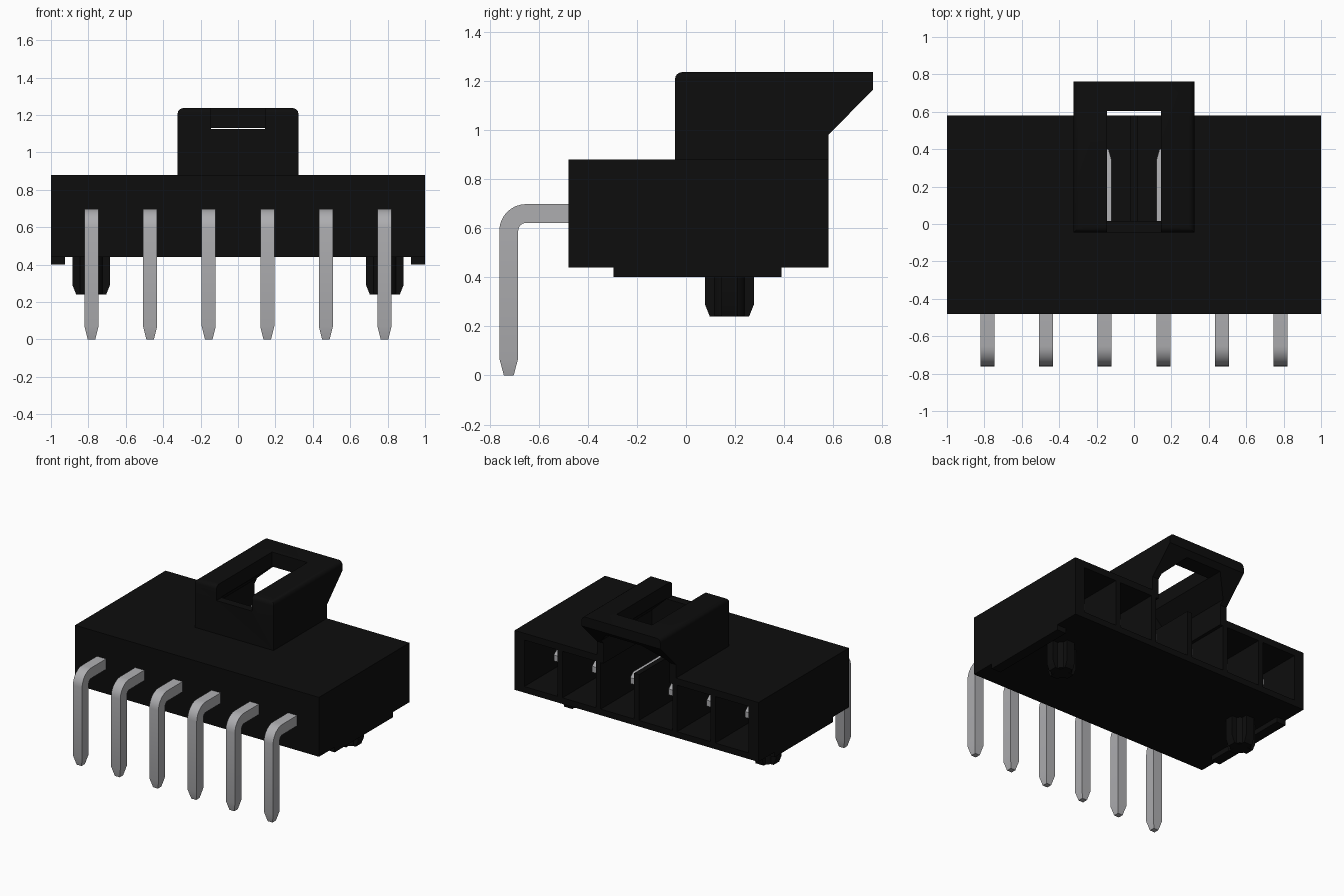
import bpy, bmesh, math
from mathutils import Vector

if "Cube" in bpy.data.objects:
    bpy.data.objects.remove(bpy.data.objects["Cube"])


def material(name, rgb):
    m = bpy.data.materials.new(name)
    m.diffuse_color = (*rgb, 1)
    m.use_nodes = True
    m.node_tree.nodes["Principled BSDF"].inputs["Base Color"].default_value = m.diffuse_color
    return m


BLACK = material("black plastic", (0.004, 0.004, 0.004))
METAL = material("tin plated metal", (0.42, 0.42, 0.435))


def finish(bm, name, mat):
    bmesh.ops.recalc_face_normals(bm, faces=bm.faces[:])
    mesh = bpy.data.meshes.new(name)
    bm.to_mesh(mesh)
    bm.free()
    ob = bpy.data.objects.new(name, mesh)
    bpy.context.collection.objects.link(ob)
    mesh.materials.append(mat)
    return ob


def prism(bm, points, axis, a, b):
    """Extrude a 2D outline along an axis ('X': points are y,z; 'Y': points are x,z)."""
    def place(p, t):
        return (t, *p) if axis == 'X' else (p[0], t, p[1])
    lo = [bm.verts.new(place(p, a)) for p in points]
    hi = [bm.verts.new(place(p, b)) for p in points]
    bm.faces.new(lo)
    bm.faces.new(hi[::-1])
    for i in range(len(points)):
        j = (i + 1) % len(points)
        bm.faces.new((lo[i], lo[j], hi[j], hi[i]))


def box(bm, x0, x1, y0, y1, z0, z1):
    prism(bm, [(y0, z0), (y1, z0), (y1, z1), (y0, z1)], 'X', x0, x1)


def boolean(ob, bm, operation):
    """Combine a temporary solid with ob, then discard the temporary."""
    tool = finish(bm, "helper", BLACK)
    tool.hide_render = True
    mod = ob.modifiers.new("boolean", 'BOOLEAN')
    mod.operation, mod.object, mod.solver = operation, tool, 'EXACT'
    bpy.context.view_layer.objects.active = ob
    bpy.ops.object.modifier_apply(modifier=mod.name)
    bpy.data.objects.remove(tool)


def smooth(ob, angle=30):
    bpy.ops.object.select_all(action='DESELECT')
    ob.select_set(True)
    bpy.context.view_layer.objects.active = ob
    bpy.ops.object.shade_smooth_by_angle(angle=math.radians(angle))


PITCH = 0.3133
pin_x = [(i - 2.5) * PITCH for i in range(6)]

# Main housing block
bm = bmesh.new()
box(bm, -1, 1, -0.48, 0.58, 0.44, 0.88)
housing = finish(bm, "housing", BLACK)

# Latch block on top, with a sloped overhang and rounded upper edges
bm = bmesh.new()
prism(bm, [(-0.045, 0.85), (0.58, 0.85), (0.58, 0.98), (0.762, 1.165),
           (0.762, 1.237), (-0.045, 1.237)], 'X', -0.323, 0.323)


def rounded(e):
    a, b = (v.co for v in e.verts)
    top = min(a.z, b.z) > 1.23
    along_y = abs(a.y - b.y) > 0.1
    return top and (along_y or a.y < 0)


bmesh.ops.bevel(bm, geom=[e for e in bm.edges if rounded(e)], offset=0.03,
                segments=4, profile=0.5, affect='EDGES')
boolean(housing, bm, 'UNION')

# Contact cavities open to the back
bm = bmesh.new()
for x in pin_x:
    box(bm, x - 0.137, x + 0.137, -0.3, 0.7, 0.485, 0.83)
boolean(housing, bm, 'DIFFERENCE')

# Latch tunnel with chamfered roof
bm = bmesh.new()
prism(bm, [(-0.27, 0.825), (0.27, 0.825), (0.27, 1.01), (0.145, 1.13),
           (-0.145, 1.13), (-0.27, 1.01)], 'Y', 0.015, 0.9)
boolean(housing, bm, 'DIFFERENCE')

# Slot in the latch top, running out through the front wall
bm = bmesh.new()
box(bm, -0.145, 0.145, -0.2, 0.605, 1.125, 1.4)
boolean(housing, bm, 'DIFFERENCE')
smooth(housing)

for side, label in ((-1, "left"), (1, "right")):
    # Standoff rail under each end
    bm = bmesh.new()
    xs = sorted((side * 0.925, side * 1.0))
    box(bm, xs[0], xs[1], -0.295, 0.39, 0.402, 0.44)
    finish(bm, label + "_standoff", BLACK)

    # Ribbed locating peg with tapered end
    bm = bmesh.new()
    cx, cy = side * 0.785, 0.177
    w, t = 0.1, 0.033
    for axis, c, d in (('X', cy, cx), ('Y', cx, cy)):
        prism(bm, [(c - w, 0.445), (c - w, 0.29), (c - w + 0.02, 0.24),
                   (c + w - 0.02, 0.24), (c + w, 0.29), (c + w, 0.445)],
              axis, d - t, d + t)
    core = bmesh.ops.create_cone(bm, cap_ends=True, segments=16, radius1=0.07,
                                 radius2=0.07, depth=0.203)["verts"]
    bmesh.ops.translate(bm, verts=core, vec=(cx, cy, 0.3435))
    smooth(finish(bm, label + "_locating_peg", BLACK))

# Bent pins: (y, z, bend angle, half thickness, half width) along the path
R, PY, PZ = 0.07, -0.7225, 0.66
path = [(PY, 0, 0, 0.02, 0.02), (PY, 0.07, 0, 0.0385, 0.0375)]
for k in range(9):
    a = math.pi / 2 * k / 8
    path.append((PY + R - R * math.cos(a), PZ - R + R * math.sin(a), a, 0.0385, 0.0375))
path += [(0.34, PZ, math.pi / 2, 0.0385, 0.0375), (0.4, PZ, math.pi / 2, 0.022, 0.02)]

for n, x in enumerate(pin_x):
    bm = bmesh.new()
    rings = []
    for y, z, a, ht, hw in path:
        out = Vector((0, -math.cos(a), math.sin(a)))
        c = Vector((x, y, z))
        rings.append([bm.verts.new(c + out * ht * s + Vector((hw * r, 0, 0)))
                      for s, r in ((1, -1), (1, 1), (-1, 1), (-1, -1))])
    for p, q in zip(rings, rings[1:]):
        for i in range(4):
            j = (i + 1) % 4
            bm.faces.new((p[i], p[j], q[j], q[i]))
    bm.faces.new(rings[0])
    bm.faces.new(rings[-1])
    smooth(finish(bm, f"pin_{n + 1}", METAL), 20)
